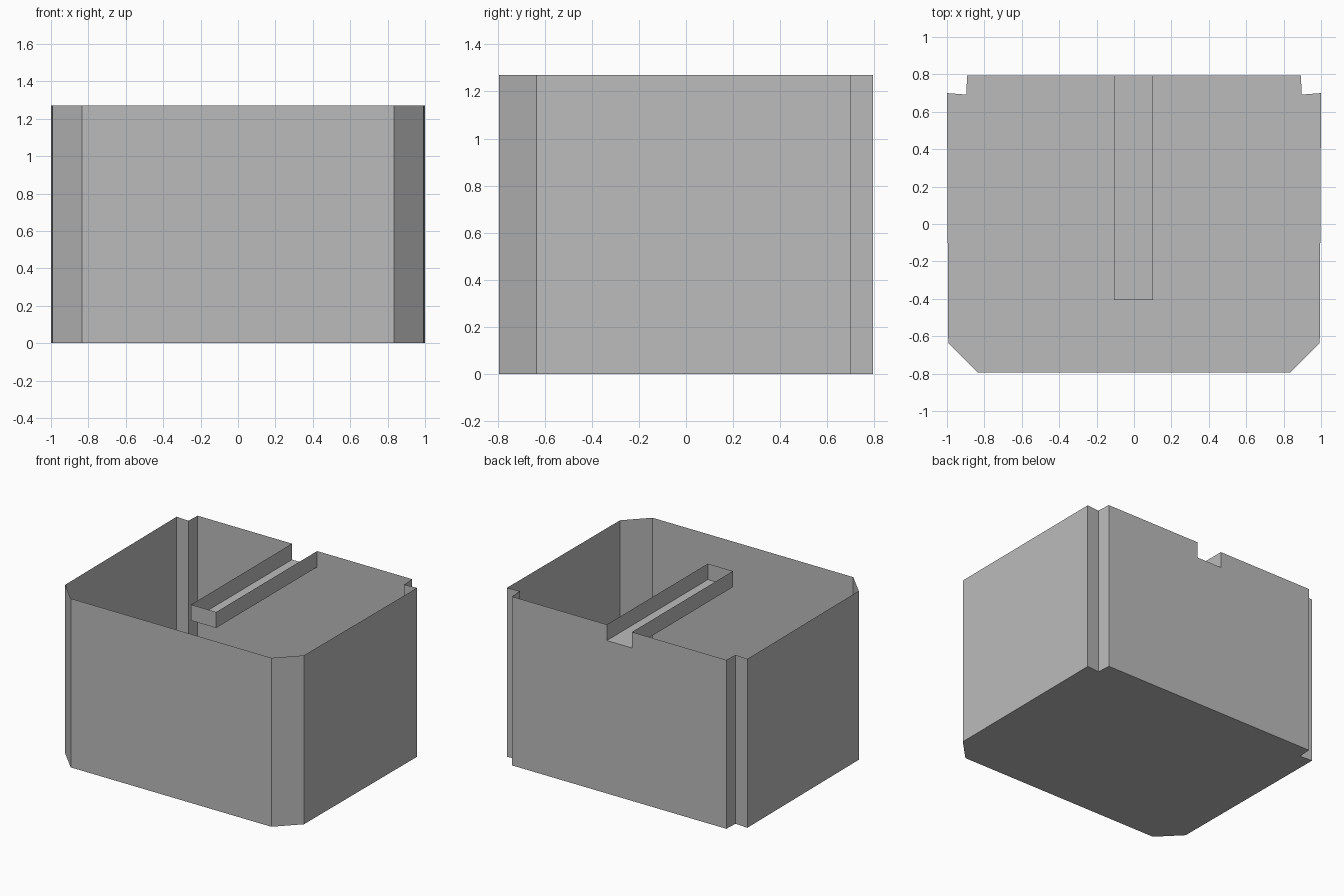
import bpy
import bmesh

cube = bpy.data.objects.get("Cube")
if cube:
    bpy.data.objects.remove(cube, do_unlink=True)

HEIGHT = 1.27
SLOT_Z = HEIGHT - 0.12
SLOT_LEFT, SLOT_RIGHT = -0.107, 0.102
SLOT_FRONT, BACK = -0.405, 0.795

grey = bpy.data.materials.new("plain grey")
grey.use_nodes = True
colour = (0.5, 0.5, 0.5, 1)
grey.diffuse_color = colour
grey.node_tree.nodes["Principled BSDF"].inputs["Base Color"].default_value = colour


def make_object(name, polygons):
    """Join flat polygons into one object, welding shared corners."""
    bm = bmesh.new()
    for points in polygons:
        bm.faces.new([bm.verts.new(p) for p in points])
    bmesh.ops.remove_doubles(bm, verts=bm.verts, dist=0.0005)
    mesh = bpy.data.meshes.new(name)
    bm.to_mesh(mesh)
    bm.free()
    mesh.materials.append(grey)
    obj = bpy.data.objects.new(name, mesh)
    bpy.context.collection.objects.link(obj)
    return obj


def at(points, z):
    return [(x, y, z) for x, y in points]


def wall(a, b, low, high):
    return at([a, b], low) + at([b, a], high)


# Half outline, front to back: chamfered front corner, notched back corner
half = [(0.835, -0.795), (0.993, -0.635), (1.0, 0.70), (0.897, 0.692), (0.892, BACK)]
outline = half + [(-x, y) for x, y in reversed(half)]
edges = list(zip(outline, outline[1:] + outline[:1]))

# Open-topped box: floor, plain walls, and a back wall with the slot mouth
box = [at(reversed(outline), 0)]
for a, b in edges:
    if a[1] == BACK and b[1] == BACK:
        slot_mouth = [(SLOT_LEFT, BACK, HEIGHT), (SLOT_LEFT, BACK, SLOT_Z),
                      (SLOT_RIGHT, BACK, SLOT_Z), (SLOT_RIGHT, BACK, HEIGHT)]
        box.append(at([a, b], 0) + at([b], HEIGHT) + slot_mouth + at([a], HEIGHT))
    else:
        box.append(wall(a, b, 0, HEIGHT))
make_object("open_box", box)

# Channel hanging inside the box: base, two sides and a front end
front_l, front_r = (SLOT_LEFT, SLOT_FRONT), (SLOT_RIGHT, SLOT_FRONT)
back_l, back_r = (SLOT_LEFT, BACK), (SLOT_RIGHT, BACK)
channel = [at([front_l, front_r, back_r, back_l], SLOT_Z)]
for a, b in [(back_r, front_r), (front_r, front_l), (front_l, back_l)]:
    channel.append(wall(a, b, SLOT_Z, HEIGHT))
make_object("slot_channel", channel)
